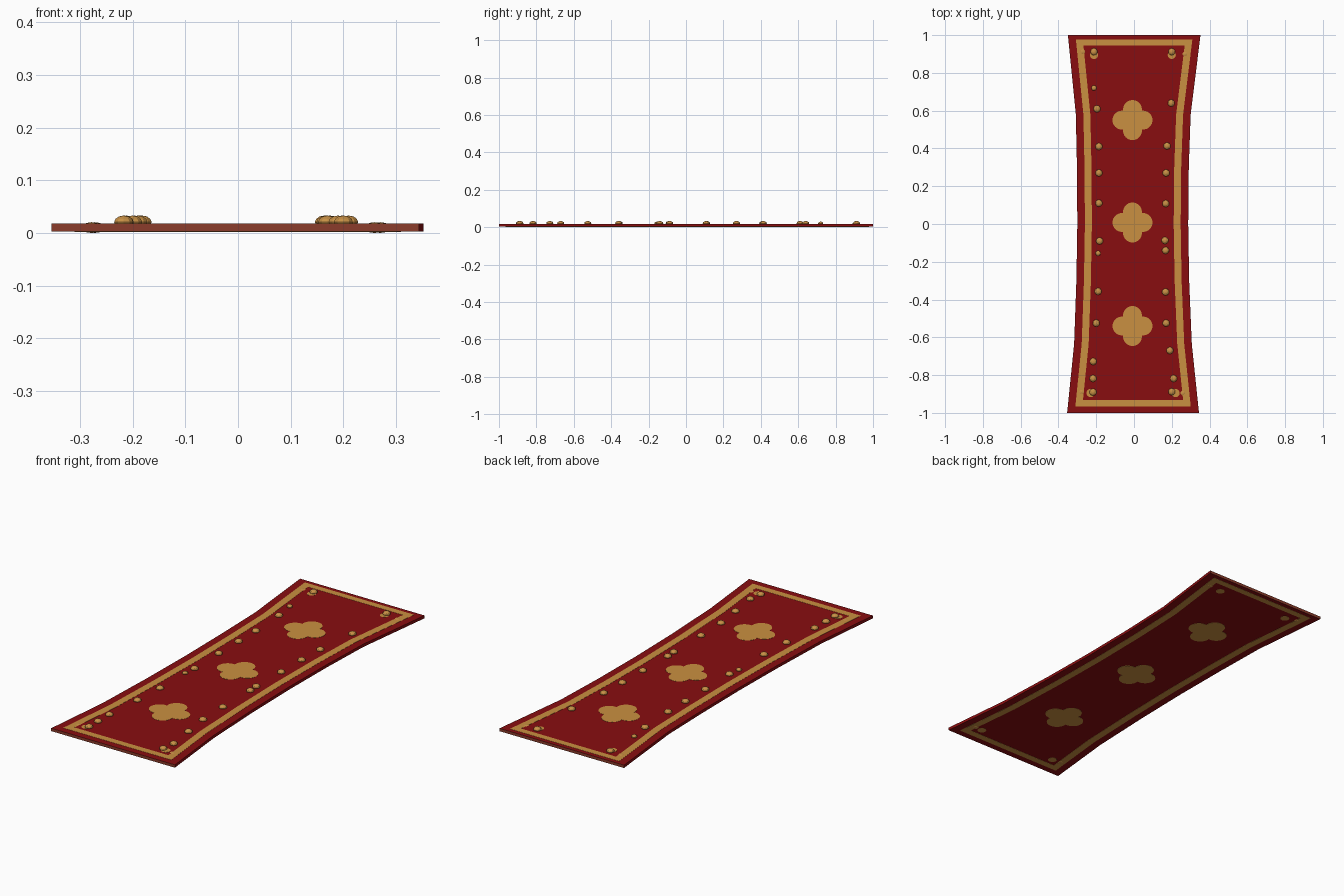
import bpy, bmesh, math
from mathutils import Matrix

if "Cube" in bpy.data.objects:
    bpy.data.objects.remove(bpy.data.objects["Cube"])

def mat(name, c):
    m = bpy.data.materials.new(name)
    m.diffuse_color = (*c, 1)
    m.use_nodes = True
    m.node_tree.nodes["Principled BSDF"].inputs["Base Color"].default_value = m.diffuse_color
    return m

RED = mat("deep red", (0.25, 0.004, 0.005))
GOLD = mat("gold", (0.59, 0.28, 0.052))
BRASS = mat("brass", (0.58, 0.28, 0.06))
RUST = mat("rust hem", (0.26, 0.045, 0.024))
BOT, TOP = 0.003, 0.0175

def finish(name, bm, mats):
    bmesh.ops.recalc_face_normals(bm, faces=bm.faces[:])
    me = bpy.data.meshes.new(name)
    bm.to_mesh(me)
    bm.free()
    for m in mats:
        me.materials.append(m)
    ob = bpy.data.objects.new(name, me)
    bpy.context.collection.objects.link(ob)
    return ob

def lerp(table, y):
    for (a, p), (b, q) in zip(table, table[1:]):
        if y <= b:
            return p + (q - p) * (y - a) / (b - a)
    return table[-1][1]

# Waisted side outlines: (y, x)
LEFT = [(-1, -.354), (-.635, -.317), (-.3, -.305), (0, -.30), (.3, -.302), (.58, -.308), (1, -.35)]
RIGHT = [(-1, .344), (-.635, .306), (-.3, .292), (0, .287), (.3, .29), (.58, .30), (1, .352)]

def outline(d_side, y0, y1):
    ys = [y0] + [y for y in (-.635, -.3, 0, .3, .58)] + [y1]
    return ([(lerp(RIGHT, y) - d_side, y) for y in ys] +
            [(lerp(LEFT, y) + d_side, y) for y in reversed(ys)])

def prism(bm, pts, z0, z1):
    lo = [bm.verts.new((x, y, z0)) for x, y in pts]
    hi = [bm.verts.new((x, y, z1)) for x, y in pts]
    bm.faces.new(hi)
    bm.faces.new(lo[::-1])
    n = len(pts)
    for i in range(n):
        j = (i + 1) % n
        bm.faces.new((lo[i], lo[j], hi[j], hi[i]))

# Cloth slab with rust coloured end hems
bm = bmesh.new()
prism(bm, outline(0, -1, 1), BOT, TOP)
bm.normal_update()
for f in bm.faces:
    if abs(f.normal.y) > 0.9:
        f.material_index = 1
finish("carpet_cloth", bm, [RED, RUST])

# Thin gold patterns on both faces
LAYERS = (("top", TOP - .0003, TOP + .0008), ("bottom", BOT - .0008, BOT + .0003))
outer, inner = outline(.04, -.966, .978), outline(.077, -.932, .946)

def clover(cx, cy, d=.056, r=.05):
    pts = []
    for i in range(64):
        t = 2 * math.pi * i / 64
        a = (t + math.pi / 4) % (math.pi / 2) - math.pi / 4
        e = d * math.cos(a) + math.sqrt(max(0, r * r - (d * math.sin(a)) ** 2))
        pts.append((cx + e * math.cos(t), cy + e * math.sin(t)))
    return pts

for side, z0, z1 in LAYERS:
    bm = bmesh.new()
    rings = [[bm.verts.new((x, y, z)) for x, y in pts]
             for pts, z in ((outer, z0), (outer, z1), (inner, z1), (inner, z0))]
    n = len(outer)
    for k in range(4):
        a, b = rings[k], rings[(k + 1) % 4]
        for i in range(n):
            j = (i + 1) % n
            bm.faces.new((a[i], a[j], b[j], b[i]))
    finish("border_" + side, bm, [GOLD])

    bm = bmesh.new()
    for cy in (.55, .008, -.54):
        prism(bm, clover(-.008, cy), z0, z1)
    # painted dots in the corners
    for x, y in ((-.212, .895), (.2, .895), (-.23, -.895), (.22, -.895)):
        prism(bm, [(x + .022 * math.cos(i * math.pi / 6), y + .022 * math.sin(i * math.pi / 6))
                   for i in range(12)], z0, z1)
    finish("clovers_" + side, bm, [GOLD])

# Domed studs along both long sides: (x, y)
STUDS_L = [(-.212, .912), (-.196, .61), (-.186, .41), (-.186, .27), (-.186, .11),
           (-.182, -.09), (-.19, -.357), (-.2, -.525), (-.216, -.728), (-.217, -.818), (-.217, -.89)]
STUDS_R = [(.2, .912), (.197, .64), (.175, .413), (.17, .27), (.168, .108), (.164, -.087),
           (.167, -.14), (.167, -.36), (.17, -.525), (.19, -.67), (.21, -.818), (.2, -.888)]
SMALL = [(-.212, .72), (-.19, -.155)]

def add_dome(bm, x, y, z, r, h):
    bmesh.ops.create_uvsphere(bm, u_segments=10, v_segments=6, radius=1,
        matrix=Matrix.Translation((x, y, z)) @ Matrix.Diagonal((r, r, h, 1)))

bm = bmesh.new()
for pts, r in ((STUDS_L + STUDS_R, .019), (SMALL, .014)):
    for x, y in pts:
        add_dome(bm, x, y, .0205, r, .0125 * r / .019)
finish("side_studs", bm, [BRASS])

# Flatter rivets through the border corners
bm = bmesh.new()
for x, y in ((-.272, .912), (.27, .9), (-.278, -.89), (.259, -.895)):
    add_dome(bm, x, y, .0102, .02, .0102)
finish("corner_rivets", bm, [BRASS])
